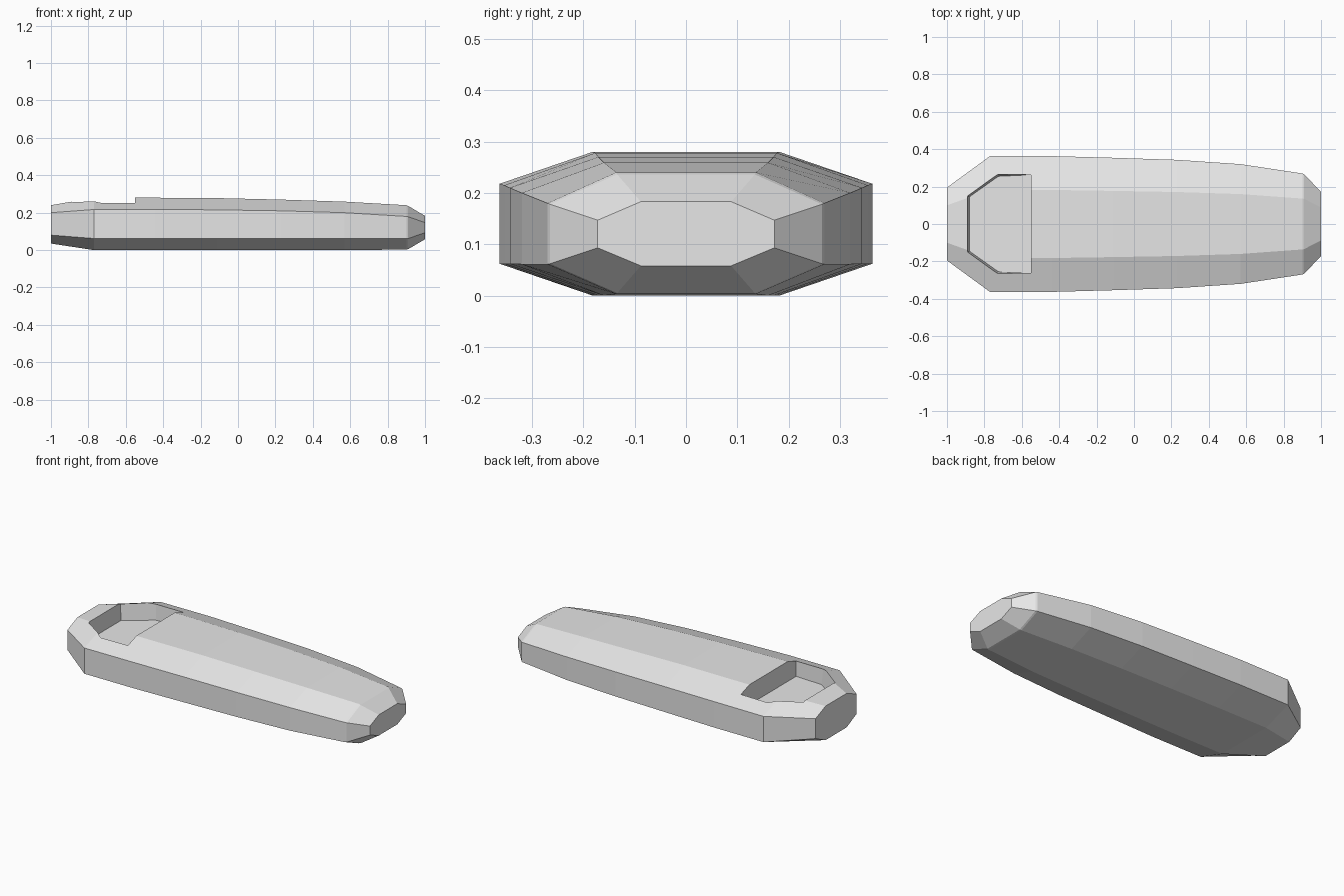
import bpy, bmesh

cube = bpy.data.objects.get("Cube")
if cube:
    bpy.data.objects.remove(cube, do_unlink=True)

grey = bpy.data.materials.new("light_grey")
grey.use_nodes = True
colour = (0.8, 0.8, 0.8, 1)
grey.diffuse_color = colour
grey.node_tree.nodes["Principled BSDF"].inputs["Base Color"].default_value = colour


def loft(name, rings):
    """Skin closed rings of equal length and cap both ends."""
    bm = bmesh.new()
    loops = [[bm.verts.new(p) for p in ring] for ring in rings]
    count = len(loops[0])
    for a, b in zip(loops, loops[1:]):
        for i in range(count):
            j = (i + 1) % count
            bm.faces.new((a[i], a[j], b[j], b[i]))
    bm.faces.new(loops[0])
    bm.faces.new(loops[-1])
    bmesh.ops.recalc_face_normals(bm, faces=bm.faces)
    mesh = bpy.data.meshes.new(name)
    bm.to_mesh(mesh)
    bm.free()
    mesh.materials.append(grey)
    obj = bpy.data.objects.new(name, mesh)
    bpy.context.collection.objects.link(obj)
    return obj


def octagon(x, wide, flat, bottom, low, high, top):
    half = [(flat, bottom), (wide, low), (wide, high), (flat, top)]
    return [(x, y, z) for y, z in half] + [(x, -y, z) for y, z in reversed(half)]


# Hull stations: x, half width, flat half width, bottom, low, high, top
stations = [
    (-1.0, 0.195, 0.10, 0.035, 0.08, 0.20, 0.24),
    (-0.77, 0.363, 0.182, 0, 0.062, 0.217, 0.28),
    (-0.44, 0.363, 0.182, 0, 0.062, 0.218, 0.28),
    (-0.11, 0.354, 0.177, 0, 0.062, 0.215, 0.278),
    (0.23, 0.343, 0.171, 0, 0.062, 0.21, 0.27),
    (0.57, 0.32, 0.16, 0, 0.061, 0.20, 0.259),
    (0.90, 0.27, 0.136, 0.003, 0.061, 0.18, 0.24),
    (0.91, 0.265, 0.134, 0.005, 0.062, 0.178, 0.236),
    (1.0, 0.172, 0.088, 0.058, 0.093, 0.147, 0.183),
]
hull = loft("hull", [octagon(*s) for s in stations])


# Recess near the end, with slightly tapered walls
def pocket_ring(z, inset):
    half = [(-0.55, 0.263), (-0.73 + inset / 2, 0.265 - inset),
            (-0.89 + inset, 0.15 - inset / 2)]
    return [(x, y, z) for x, y in half] + [(x, -y, z) for x, y in reversed(half)]


cutter = loft("pocket_cutter", [pocket_ring(0.16, 0.01), pocket_ring(0.26, 0),
                                pocket_ring(0.4, 0)])
cutter.hide_render = True

cut = hull.modifiers.new("pocket", "BOOLEAN")
cut.operation = "DIFFERENCE"
cut.solver = "EXACT"
cut.object = cutter
bpy.context.view_layer.objects.active = hull
hull.select_set(True)
bpy.ops.object.modifier_apply(modifier=cut.name)
bpy.data.objects.remove(cutter, do_unlink=True)
